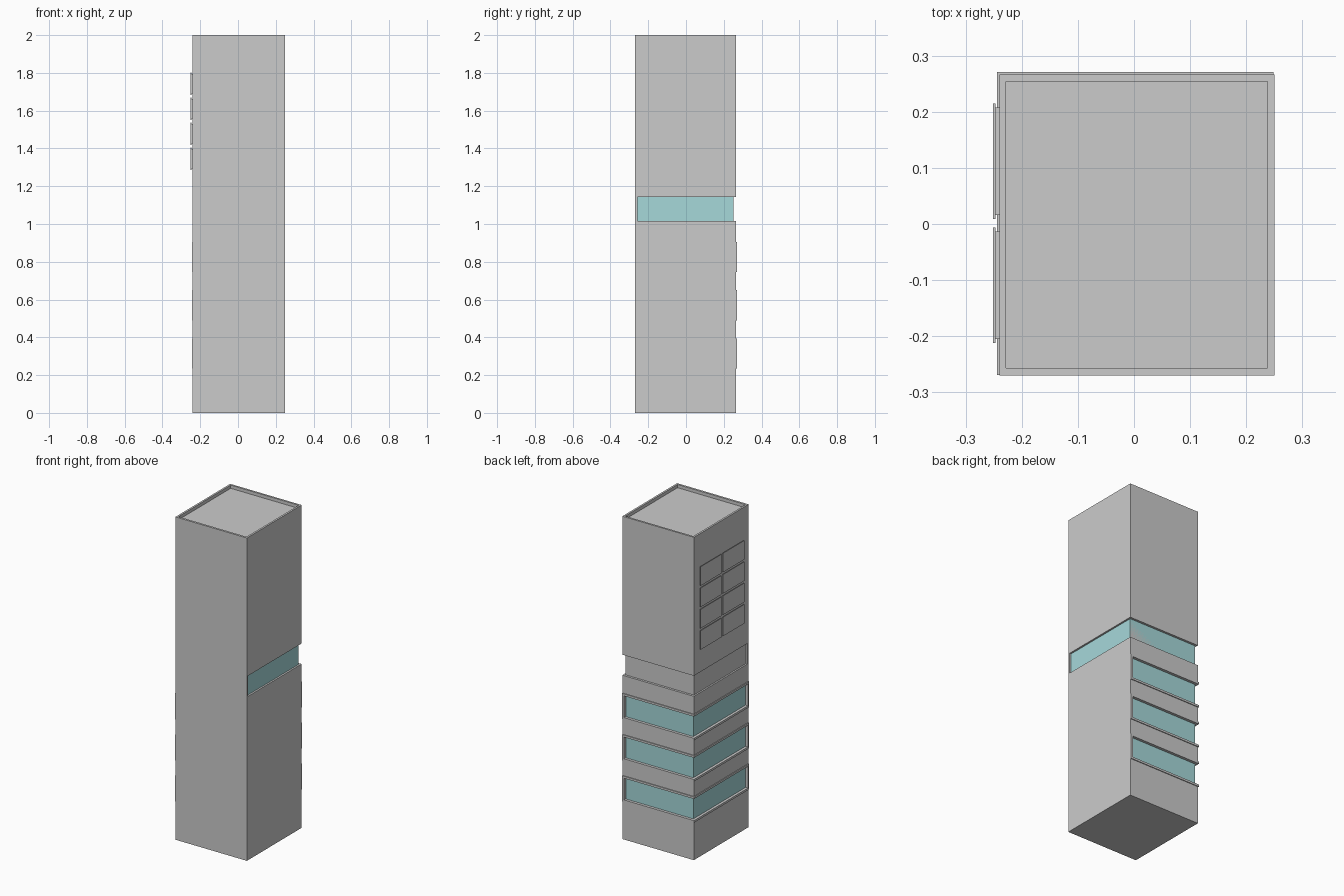
import bpy, bmesh

if "Cube" in bpy.data.objects:
    bpy.data.objects.remove(bpy.data.objects["Cube"])

# main body limits and window recess planes
X0, X1, Y0, Y1 = -0.240, 0.250, -0.270, 0.266
GX0, GX1, GY1 = -0.228, 0.238, 0.254      # glass planes
WIN_Z = (0.315, 0.570, 0.825)             # lower window centres
OPEN_H, FRAME_H = 0.134, 0.160

glass_mat = bpy.data.materials.new("pale_glass")
glass_mat.diffuse_color = (0.38, 0.69, 0.70, 1)
glass_mat.use_nodes = True
glass_mat.node_tree.nodes["Principled BSDF"].inputs["Base Color"].default_value = glass_mat.diffuse_color


def prism(name, pts, z0, z1, mat=None):
    """Extrude a plan outline from z0 to z1."""
    bm = bmesh.new()
    face = bm.faces.new([bm.verts.new((x, y, z0)) for x, y in pts])
    top = bmesh.ops.extrude_face_region(bm, geom=[face])
    bmesh.ops.translate(bm, vec=(0, 0, z1 - z0),
                        verts=[v for v in top["geom"] if isinstance(v, bmesh.types.BMVert)])
    bmesh.ops.recalc_face_normals(bm, faces=bm.faces)
    me = bpy.data.meshes.new(name)
    bm.to_mesh(me)
    bm.free()
    ob = bpy.data.objects.new(name, me)
    bpy.context.collection.objects.link(ob)
    if mat:
        me.materials.append(mat)
    return ob


def rect(x0, x1, y0, y1):
    return [(x0, y0), (x1, y0), (x1, y1), (x0, y1)]


def corner_plan(xi, yi, xo, yo, x_end, y_end):
    """L outline wrapping the back left corner."""
    return [(x_end, yi), (x_end, yo), (xo, yo), (xo, y_end), (xi, y_end), (xi, yi)]


def wrap_plan(xi, yi, xri, xo, yo, xro, y_end):
    """U outline wrapping left, back and right sides."""
    return [(xi, y_end), (xi, yi), (xri, yi), (xri, y_end),
            (xro, y_end), (xro, yo), (xo, yo), (xo, y_end)]


def cut(ob, cutter):
    mod = ob.modifiers.new("cut", "BOOLEAN")
    mod.operation = "DIFFERENCE"
    mod.solver = "EXACT"
    mod.object = cutter
    cutter.hide_render = True
    cutter.hide_set(True)


# tower with a sunken roof
tower = prism("tower_body", rect(X0, X1, Y0, Y1), 0, 2.0)
cut(tower, prism("roof_cutter", rect(GX0, GX1, -0.257, GY1), 1.98, 2.1))

# upper glass band round three sides
BZ0, BZ1 = 1.015, 1.142
cut(tower, prism("band_cutter", wrap_plan(GX0 - .002, GY1 - .002, GX1, -.3, .3, .3, -.258), BZ0, BZ1))
prism("upper_glass_band",
      wrap_plan(GX0 + .006, GY1 - .01, GX1 - .006, GX0, GY1 - .002, GX1 + .001, -.2585),
      BZ0 - .001, BZ1 + .001, glass_mat)

# lower corner windows with raised frames
for i, z in enumerate(WIN_Z):
    a, b = z - OPEN_H / 2, z + OPEN_H / 2
    hole = prism(f"window_cutter_{i}", corner_plan(GX0 + .002, GY1 - .002, -.3, .3, .235, -.257), a, b)
    cut(tower, hole)
    frame = prism(f"window_frame_{i}",
                  corner_plan(X0, Y1, X0 - .0045, Y1 + .005, X1 - .001, Y0 + .001),
                  z - FRAME_H / 2, z + FRAME_H / 2)
    cut(frame, hole)
    prism(f"window_glass_{i}",
          corner_plan(GX0 + .008, GY1 - .01, GX0, GY1, .2355, -.2575),
          a - .001, b + .001, glass_mat)

# wall panels on stand-offs, left side
for col, yc in enumerate((0.112, -0.109)):
    for row in range(4):
        zc = 1.742 - row * 0.132
        prism(f"panel_mount_{col}_{row}", rect(-.247, X0 + .002, yc - .096, yc + .096),
              zc - .051, zc + .051)
        prism(f"wall_panel_{col}_{row}", rect(-.251, -.247, yc - .103, yc + .103),
              zc - .059, zc + .059)
